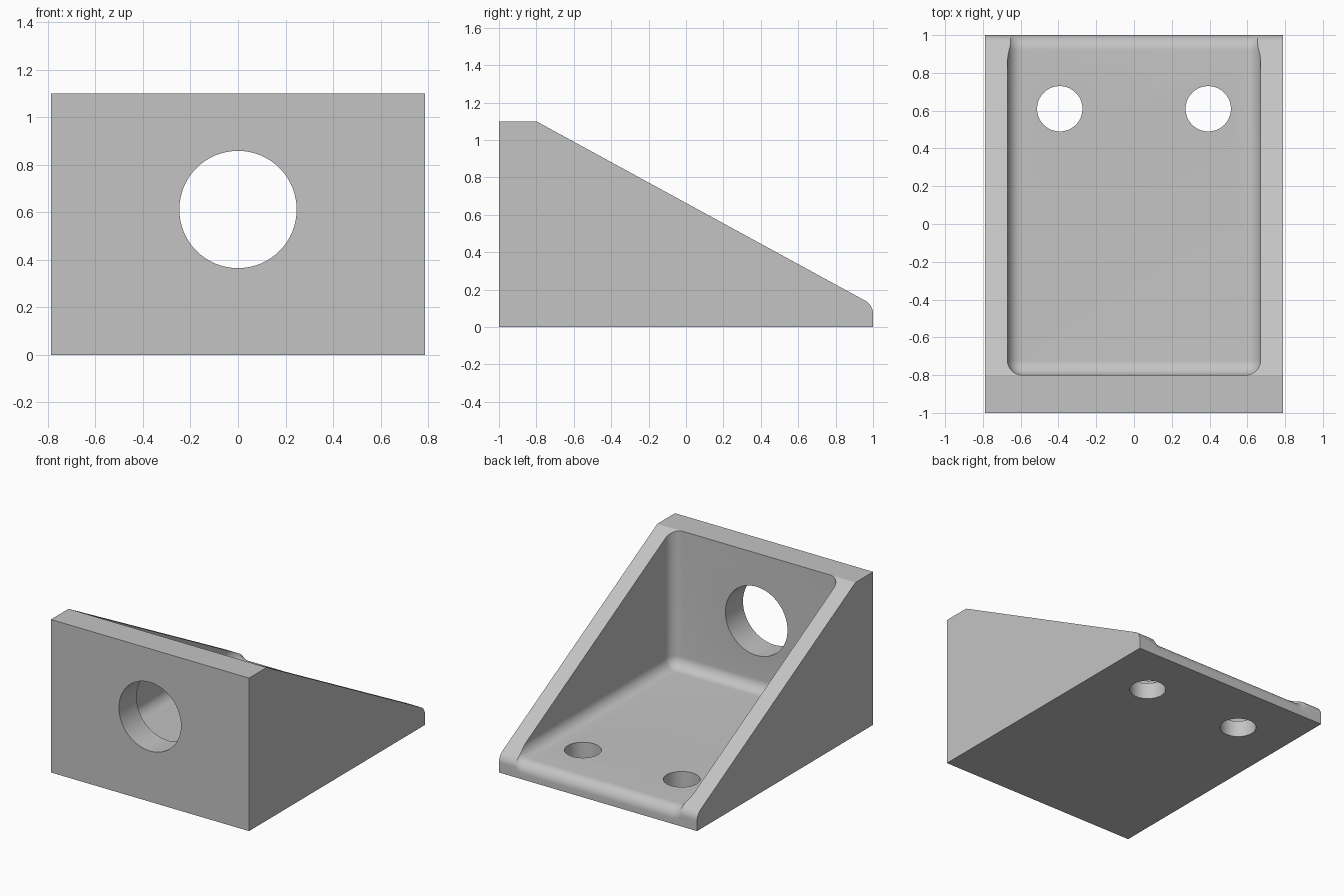
import bpy, bmesh, math
from mathutils import Vector

if "Cube" in bpy.data.objects:
    bpy.data.objects.remove(bpy.data.objects["Cube"], do_unlink=True)

W, H = 0.788, 1.1          # half width, height
WALL, FRONT, R = 0.118, 0.2, 0.08
SEG = 10

grey = bpy.data.materials.new("light_grey")
grey.use_nodes = True
colour = (0.55, 0.55, 0.55, 1)
grey.diffuse_color = colour
grey.node_tree.nodes["Principled BSDF"].inputs["Base Color"].default_value = colour


def add_object(name, bm):
    bmesh.ops.recalc_face_normals(bm, faces=bm.faces)
    mesh = bpy.data.meshes.new(name)
    bm.to_mesh(mesh)
    bm.free()
    mesh.materials.append(grey)
    obj = bpy.data.objects.new(name, mesh)
    bpy.context.collection.objects.link(obj)
    return obj


def cut(target, cutter):
    mod = target.modifiers.new("cut", "BOOLEAN")
    mod.operation, mod.solver, mod.object = "DIFFERENCE", "EXACT", cutter
    bpy.context.view_layer.objects.active = target
    bpy.ops.object.modifier_apply(modifier=mod.name)
    bpy.data.objects.remove(cutter, do_unlink=True)


def cut_hole(target, radius, location, rotation=(0, 0, 0)):
    bpy.ops.mesh.primitive_cylinder_add(vertices=64, radius=radius, depth=0.7,
                                        location=location, rotation=rotation)
    bpy.context.object.data.materials.append(grey)
    cut(target, bpy.context.object)


# Wedge body: side profile with a rounded toe, extruded across the width
slope = math.atan2(H - WALL, 2 - FRONT)
toe_z = WALL - R * math.tan((math.pi / 2 - slope) / 2)
profile = [(-1, 0), (1, 0)]
for i in range(SEG + 1):
    a = (math.pi / 2 - slope) * i / SEG
    profile.append((1 - R + R * math.cos(a), toe_z + R * math.sin(a)))
profile += [(FRONT - 1, H), (-1, H)]
bm = bmesh.new()
side = bm.faces.new([bm.verts.new((-W, y, z)) for y, z in profile])
ext = bmesh.ops.extrude_face_region(bm, geom=[side])
bmesh.ops.translate(bm, vec=(2 * W, 0, 0),
                    verts=[v for v in ext["geom"] if isinstance(v, bmesh.types.BMVert)])
bracket = add_object("angle_bracket", bm)

# Cavity: box with filleted floor and front corners
bm = bmesh.new()
bmesh.ops.create_cube(bm, size=1)
y0, y1, z0, z1 = FRONT - 1, 1.3, WALL, 1.6
for v in bm.verts:
    v.co = Vector((v.co.x * 2 * (W - WALL), y0 if v.co.y < 0 else y1, z0 if v.co.z < 0 else z1))


def is_filleted(edge):
    mid = (edge.verts[0].co + edge.verts[1].co) / 2
    low, front, back = mid.z < z0 + 0.01, mid.y < y0 + 0.01, mid.y > y1 - 0.01
    upright = abs(edge.verts[0].co.z - edge.verts[1].co.z) > 0.5
    return (low and not back) or (front and upright)


bmesh.ops.bevel(bm, geom=[e for e in bm.edges if is_filleted(e)], offset=R,
                segments=SEG, profile=0.5, affect="EDGES")

# Roll the cavity floor down over the open back edge
for i in range(SEG + 1):
    y = 1 - R + R * math.sin(math.pi / 2 * i / SEG)
    bmesh.ops.bisect_plane(bm, geom=bm.verts[:] + bm.edges[:] + bm.faces[:],
                           plane_co=(0, y, 0), plane_no=(0, 1, 0))
for v in bm.verts:
    if v.co.z < 0.5:
        over = min(max(v.co.y - (1 - R), 0), R)
        v.co.z -= R - math.sqrt(max(R * R - over * over, 0))
cut(bracket, add_object("cavity_cutter", bm))

# Large hole in the front wall, two screw holes in the floor
cut_hole(bracket, 0.247, (0, -0.9, 0.612), (math.pi / 2, 0, 0))
for sx in (-1, 1):
    cut_hole(bracket, 0.12, (sx * 0.393, 0.61, 0))

bpy.ops.object.select_all(action="DESELECT")
bracket.select_set(True)
bpy.context.view_layer.objects.active = bracket
bpy.ops.object.shade_smooth_by_angle(angle=math.radians(25))
